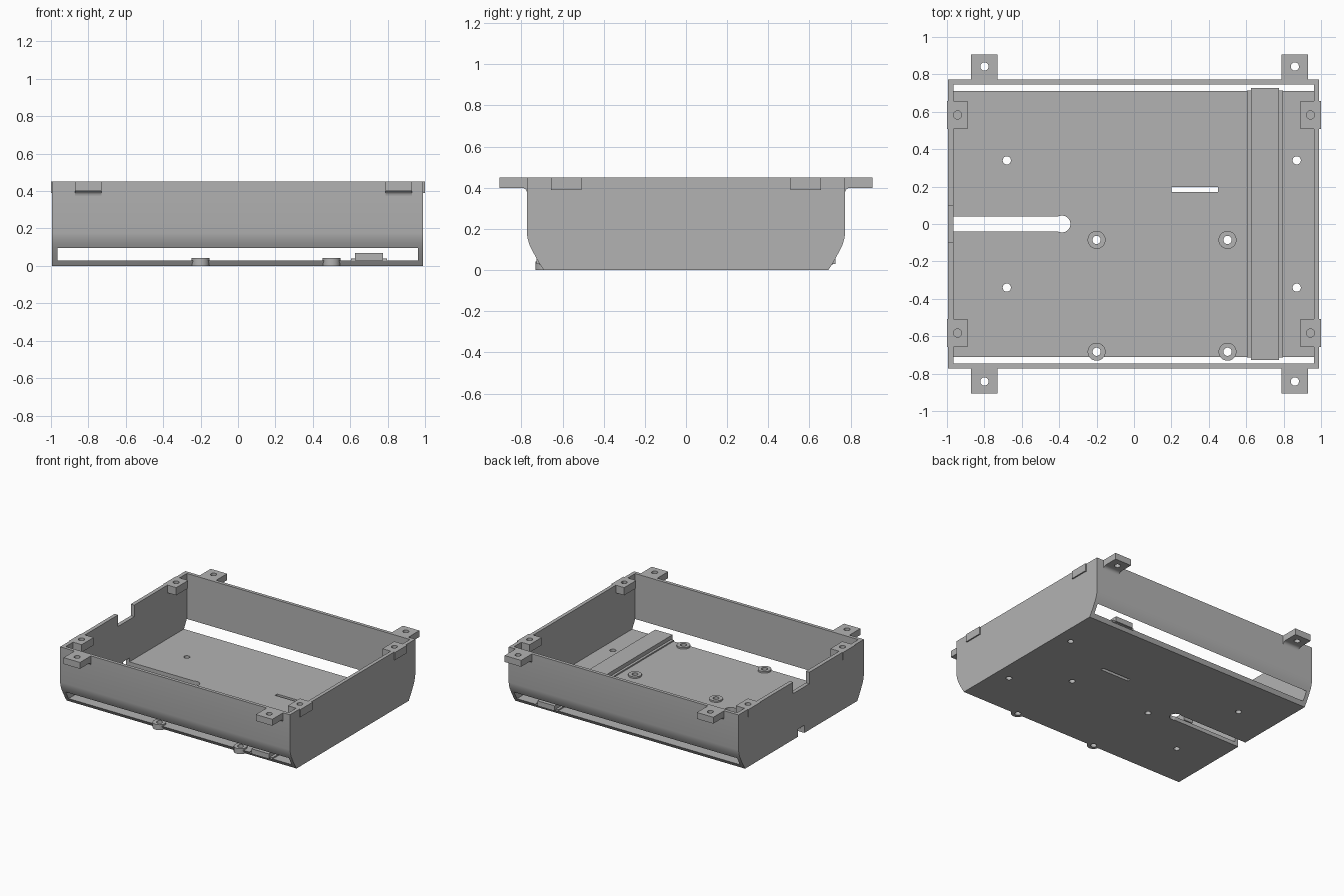
import bpy, bmesh, math
from mathutils import Matrix, Vector

cube = bpy.data.objects.get("Cube")
if cube:
    bpy.data.objects.remove(cube, do_unlink=True)

GREY = (0.45, 0.45, 0.45, 1)
grey = bpy.data.materials.new("plain grey")
grey.use_nodes = True
grey.diffuse_color = GREY
grey.node_tree.nodes["Principled BSDF"].inputs["Base Color"].default_value = GREY


def finish(name, bm):
    bmesh.ops.recalc_face_normals(bm, faces=bm.faces)
    mesh = bpy.data.meshes.new(name)
    bm.to_mesh(mesh)
    bm.free()
    mesh.materials.append(grey)
    obj = bpy.data.objects.new(name, mesh)
    bpy.context.collection.objects.link(obj)
    return obj


def box(name, x0, x1, y0, y1, z0, z1):
    bm = bmesh.new()
    centre = Vector((x0 + x1, y0 + y1, z0 + z1)) / 2
    size = Matrix.Diagonal((x1 - x0, y1 - y0, z1 - z0, 1))
    bmesh.ops.create_cube(bm, size=1, matrix=Matrix.Translation(centre) @ size)
    return finish(name, bm)


def cylinder(name, x, y, r, z0, z1):
    bm = bmesh.new()
    bmesh.ops.create_cone(bm, cap_ends=True, segments=32, radius1=r, radius2=r, depth=z1 - z0,
                          matrix=Matrix.Translation((x, y, (z0 + z1) / 2)))
    return finish(name, bm)


def extrude_x(name, profile, x0, x1):
    """Extrude a (y, z) outline along x."""
    bm = bmesh.new()
    face = bm.faces.new([bm.verts.new((x0, y, z)) for y, z in profile])
    grown = bmesh.ops.extrude_face_region(bm, geom=[face])["geom"]
    bmesh.ops.translate(bm, vec=(x1 - x0, 0, 0),
                        verts=[v for v in grown if isinstance(v, bmesh.types.BMVert)])
    return finish(name, bm)


def activate(obj):
    bpy.ops.object.select_all(action="DESELECT")
    obj.select_set(True)
    bpy.context.view_layer.objects.active = obj


def cut(obj, *cutters):
    activate(obj)
    for cutter in cutters:
        mod = obj.modifiers.new("cut", "BOOLEAN")
        mod.operation, mod.solver, mod.object = "DIFFERENCE", "EXACT", cutter
        bpy.ops.object.modifier_apply(modifier=mod.name)
        bpy.data.objects.remove(cutter, do_unlink=True)


def hole(x, y, r=0.022):
    return cylinder("hole_cutter", x, y, r, -0.1, 0.6)


TOP, FLOOR, WALL_Y = 0.45, 0.03, 0.773
LEFT, RIGHT = -0.995, 0.99

# Tray body: curved lower sides, hollowed so the sides open above the floor
side = [(WALL_Y, TOP), (WALL_Y, 0.175), (0.769, 0.15), (0.760, 0.122),
        (0.747, 0.095), (0.730, 0.063), (0.711, FLOOR), (0.692, 0)]
tray = extrude_x("tray", side + [(-y, z) for y, z in reversed(side)], LEFT, RIGHT)
cut(tray, box("cavity_cutter", -0.965, 0.962, -0.747, 0.747, FLOOR, 0.6))

# Wall notch, cable slot with round end, small slot and floor holes
cut(tray,
    box("notch_cutter", -1.1, -0.9, -0.1, 0.1, 0.36, 0.6),
    box("cable_slot_cutter", -1.1, -0.385, -0.039, 0.039, -0.1, 0.06),
    cylinder("slot_end_cutter", -0.385, 0, 0.045, -0.1, 0.1),
    box("small_slot_cutter", 0.2, 0.45, 0.172, 0.198, -0.1, 0.1))
cut(tray, *[hole(x, y) for x in (-0.68, 0.87) for y in (-0.34, 0.34)])

# Round standoffs with through holes
for x in (-0.2, 0.5):
    for y in (-0.085, -0.683):
        cut(tray, hole(x, y))
        boss = cylinder("standoff", x, y, 0.048, 0, 0.042)
        cut(boss, hole(x, y))

# Stepped rail across the floor
box("rail_base", 0.605, 0.797, -0.713, 0.713, FLOOR - 0.005, 0.04)
box("rail_top", 0.625, 0.775, -0.727, 0.727, FLOOR, 0.07)

# Outer mounting tabs with a fillet under each
R = 0.025
fillet = [(WALL_Y + R - R * math.sin(a), 0.4 - R + R * math.cos(a))
          for a in (math.pi / 2 * i / 6 for i in range(7))]
tab = [(WALL_Y - 0.01, TOP), (0.907, TOP), (0.907, 0.4)] + fillet + [(WALL_Y - 0.01, 0.4 - R)]
for x in (-0.8, 0.86):
    for s in (-1, 1):
        lug = extrude_x("outer_tab", [(s * y, z) for y, z in tab], x - 0.071, x + 0.071)
        cut(lug, hole(x, s * 0.842))

# Inner corner tabs, standing slightly proud of the end walls
for s in (-1, 1):
    for t in (-1, 1):
        x0, x1 = sorted((s * 0.89, s))
        lug = box("inner_tab", x0, x1, t * 0.583 - 0.074, t * 0.583 + 0.074, 0.39, TOP)
        cut(lug, hole(s * 0.943, t * 0.583))

# Smooth the curved surfaces, keep edges sharp
for obj in [o for o in bpy.context.collection.objects if o.type == "MESH"]:
    activate(obj)
    bpy.ops.object.shade_smooth_by_angle(angle=math.radians(25))
